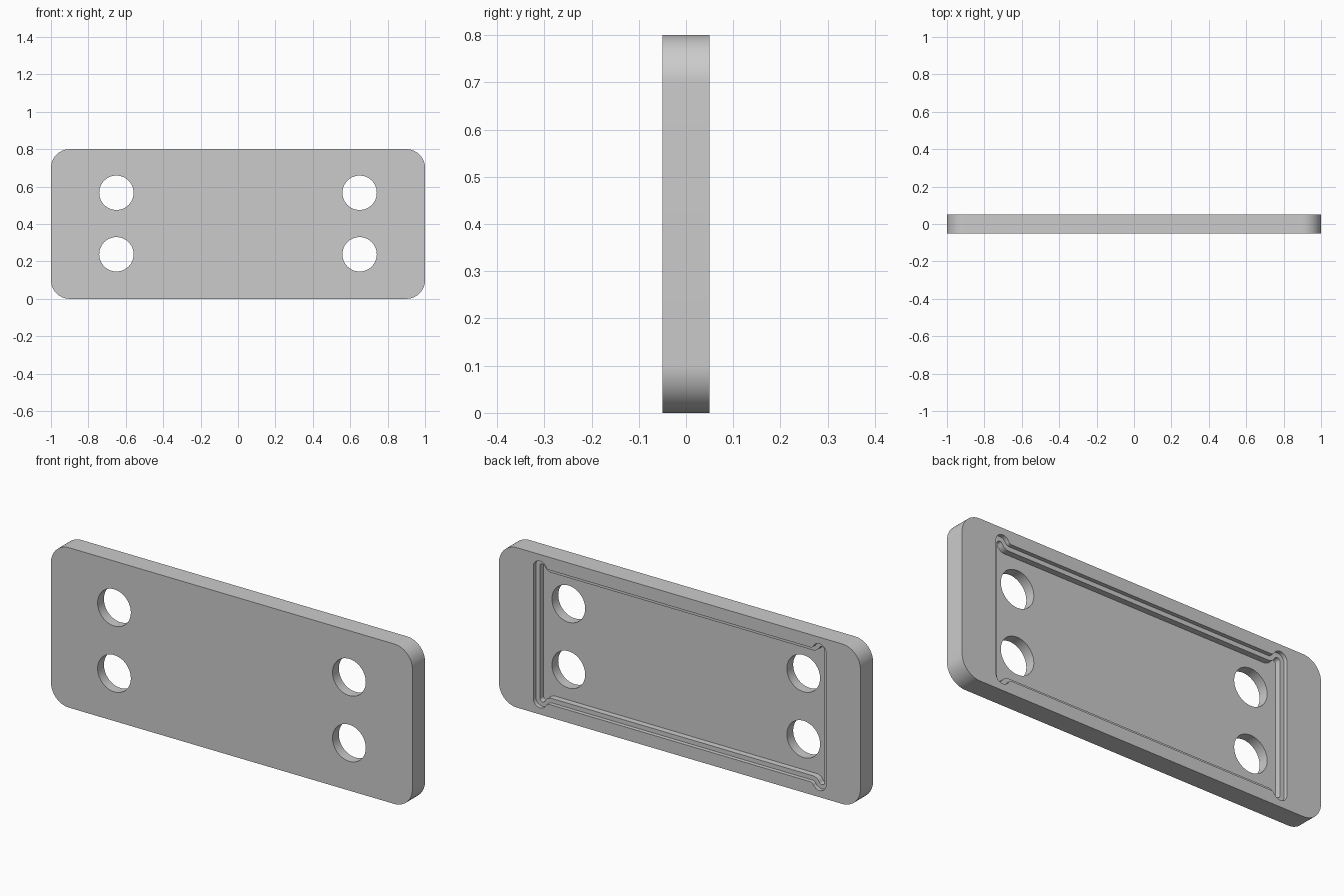
import bpy, bmesh
from math import pi, cos, sin, atan2, sqrt, radians

cube = bpy.data.objects.get("Cube")
if cube:
    bpy.data.objects.remove(cube, do_unlink=True)

MID = 0.4            # height of the plate's centre line
HALF = 0.05          # half the plate's thickness

grey = bpy.data.materials.new("plain grey")
grey.use_nodes = True
grey.diffuse_color = (0.6, 0.6, 0.6, 1)
grey.node_tree.nodes["Principled BSDF"].inputs["Base Color"].default_value = (0.6, 0.6, 0.6, 1)


def arc(cx, cz, r, a0, a1, n=14):
    return [(cx + r * cos(a0 + (a1 - a0) * i / n),
             cz + r * sin(a0 + (a1 - a0) * i / n)) for i in range(n + 1)]


def four_way(quarter):
    """Mirror a first-quadrant path into a closed outline."""
    left = [(-x, z) for x, z in reversed(quarter)]
    upper = quarter + left
    return upper + [(x, -z) for x, z in reversed(upper)]


def prism(name, outline, y0, y1):
    """Extrude an x-z outline from y0 to y1."""
    bm = bmesh.new()
    face = bm.faces.new([bm.verts.new((x, y0, z + MID)) for x, z in outline])
    ext = bmesh.ops.extrude_face_region(bm, geom=[face])["geom"]
    bmesh.ops.translate(bm, vec=(0, y1 - y0, 0),
                        verts=[v for v in ext if isinstance(v, bmesh.types.BMVert)])
    bmesh.ops.recalc_face_normals(bm, faces=bm.faces)
    mesh = bpy.data.meshes.new(name)
    bm.to_mesh(mesh)
    bm.free()
    mesh.materials.append(grey)
    obj = bpy.data.objects.new(name, mesh)
    bpy.context.collection.objects.link(obj)
    return obj


def pocket_outline(inset):
    """Rectangle whose corners run out into round reliefs above and below."""
    side, edge, r, f = 0.81, 0.336, 0.037, 0.02
    cx, cz = side - r, 0.33
    dz = edge + f - cz
    dx = sqrt((r + f) ** 2 - dz ** 2)
    meet = atan2(dz, -dx)
    relief = arc(cx, cz, r - inset, 0, meet)
    fillet = arc(cx - dx, edge + f, f + inset, meet - pi, -pi / 2, 8)
    return four_way(relief + fillet[1:])


# Plate with rounded corners
plate = prism("plate", four_way(arc(0.9, 0.3, 0.1, 0, pi / 2, 16)), -HALF, HALF)

# Stepped pocket in the back, and four through holes
cutters = [prism("pocket_rim_cutter", pocket_outline(0), 0.03, 0.2),
           prism("pocket_floor_cutter", pocket_outline(0.022), 0, 0.2)]
for x in (-0.65, 0.65):
    for z in (-0.162, 0.167):
        cutters.append(prism("hole_cutter", arc(x, z, 0.092, 0, 2 * pi, 48)[:-1], -0.2, 0.2))

for cutter in cutters:
    cutter.hide_render = True
    cut = plate.modifiers.new(cutter.name, "BOOLEAN")
    cut.operation = "DIFFERENCE"
    cut.solver = "EXACT"
    cut.object = cutter

# Apply the cuts and remove the cutters
bpy.context.view_layer.update()
result = bpy.data.meshes.new_from_object(
    plate.evaluated_get(bpy.context.evaluated_depsgraph_get()))
plate.modifiers.clear()
plate.data = result
result.materials.clear()
result.materials.append(grey)
for cutter in cutters:
    bpy.data.objects.remove(cutter, do_unlink=True)

# Smooth curved walls, sharp rims
bpy.ops.object.select_all(action="DESELECT")
plate.select_set(True)
bpy.context.view_layer.objects.active = plate
bpy.ops.object.shade_smooth_by_angle(angle=radians(30))
